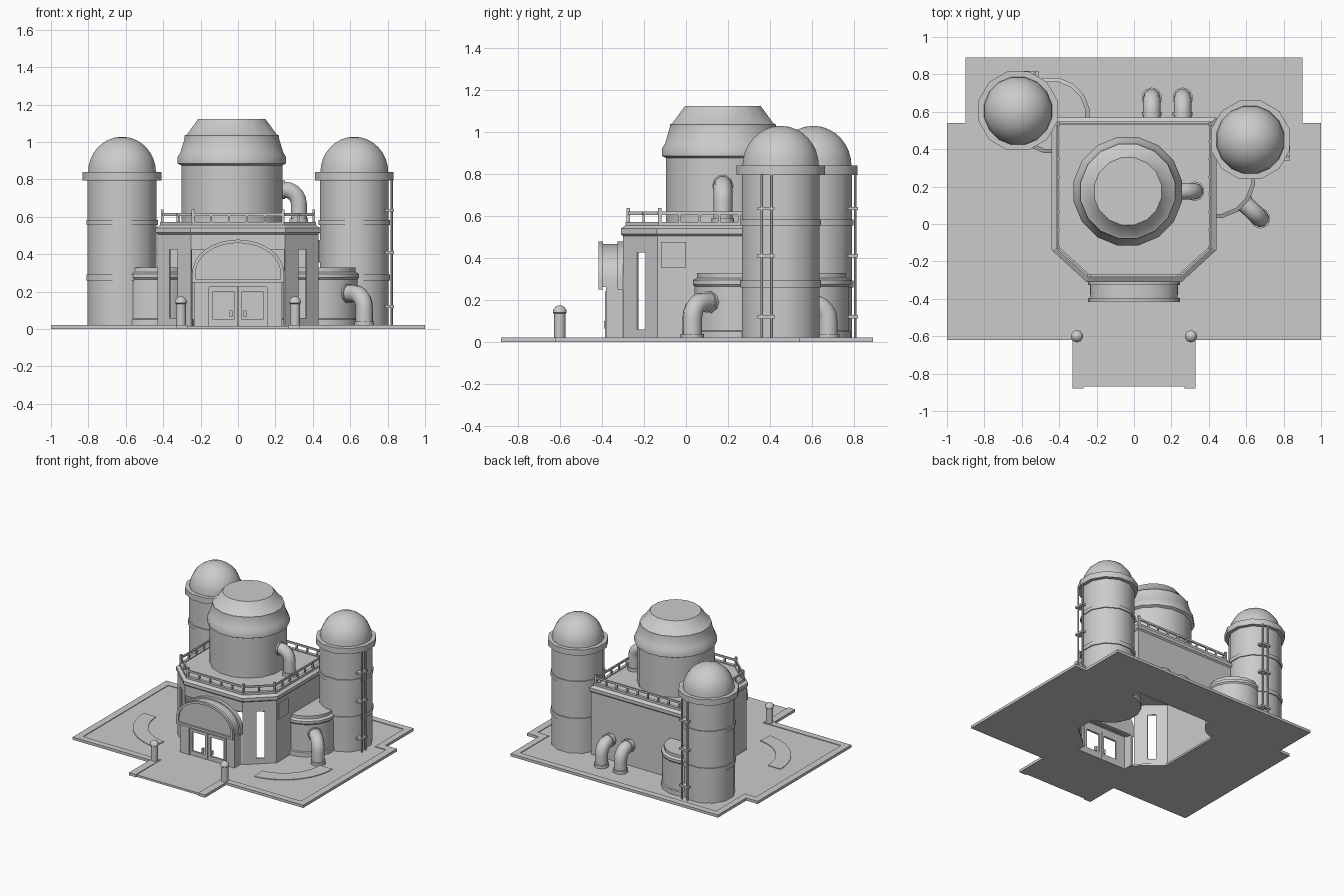
import bpy
import bmesh
from math import cos, sin, pi, radians
from mathutils import Vector

if "Cube" in bpy.data.objects:
    bpy.data.objects.remove(bpy.data.objects["Cube"])

GREY = (0.6, 0.6, 0.6, 1)
grey = bpy.data.materials.new("plain grey")
grey.use_nodes = True
grey.diffuse_color = GREY
grey.node_tree.nodes["Principled BSDF"].inputs["Base Color"].default_value = GREY


def finish(name, bm, mirror=False, smooth=False):
    bmesh.ops.recalc_face_normals(bm, faces=bm.faces)
    mesh = bpy.data.meshes.new(name)
    bm.to_mesh(mesh)
    bm.free()
    mesh.materials.append(grey)
    ob = bpy.data.objects.new(name, mesh)
    bpy.context.collection.objects.link(ob)
    if mirror:
        ob.modifiers.new("mirror", "MIRROR")
    if smooth:
        bpy.ops.object.select_all(action="DESELECT")
        ob.select_set(True)
        bpy.context.view_layer.objects.active = ob
        bpy.ops.object.shade_smooth_by_angle(angle=radians(38))
    return ob


def loft(name, rings, mirror=False, smooth=False):
    """Bridge closed rings of points and cap both ends."""
    bm = bmesh.new()
    vs = [[bm.verts.new(p) for p in ring] for ring in rings]
    n = len(vs[0])
    for a, b in zip(vs, vs[1:]):
        for i in range(n):
            j = (i + 1) % n
            bm.faces.new((a[i], a[j], b[j], b[i]))
    bm.faces.new(vs[0])
    bm.faces.new(vs[-1])
    return finish(name, bm, mirror, smooth)


def prism(name, pts, z0, z1, mirror=False):
    return loft(name, [[(x, y, z) for x, y in pts] for z in (z0, z1)], mirror)


def box(name, lo, hi, mirror=False):
    pts = [(lo[0], lo[1]), (hi[0], lo[1]), (hi[0], hi[1]), (lo[0], hi[1])]
    return prism(name, pts, lo[2], hi[2], mirror)


def lathe(name, profile, x, y, n=12):
    turn = [2 * pi * (i + 0.5) / n for i in range(n)]
    return loft(name, [[(x + r * cos(a), y + r * sin(a), z) for a in turn]
                       for r, z in profile], smooth=True)


def tube(name, path, r, n=10):
    """Round pipe swept along a path that stays in one vertical plane."""
    path = [Vector(p) for p in path]
    flat = path[-1] - path[0]
    side = Vector((-flat.y, flat.x, 0)).normalized()
    rings = []
    for i, p in enumerate(path):
        d = (path[min(i + 1, len(path) - 1)] - path[max(i - 1, 0)]).normalized()
        up = d.cross(side)
        rings.append([p + r * (side * cos(2 * pi * k / n) + up * sin(2 * pi * k / n))
                      for k in range(n)])
    loft(name, rings, smooth=True)


def elbow(name, start, end, top, bottom, r, bend):
    """Pipe running level from start, then bending down at end."""
    s, e = Vector((*start, top)), Vector((*end, top))
    d = (e - s).normalized()
    arc = [e - d * bend * (1 - sin(a)) - Vector((0, 0, bend * (1 - cos(a))))
           for a in (pi / 2 * k / 5 for k in range(6))]
    tube(name, [s] + arc + [Vector((*end, bottom))], r)
    tube(name + "_collar", [s + d * 0.03, s + d * 0.05], r + 0.006)
    lathe(name + "_foot", [(r + 0.008, bottom), (r + 0.008, bottom + 0.025)], *end, 10)


# Ground slab with an opening under the building, and its raised curb
outer = [(0.33, -0.88), (0.33, -0.62), (1, -0.62), (1, 0.54), (0.9, 0.54), (0.9, 0.89)]
inner = [(0.27, -0.88), (0.27, -0.57), (0.945, -0.57), (0.945, 0.485), (0.85, 0.485), (0.85, 0.84)]
hole = [(0, 0.54), (0.41, 0.54), (0.41, -0.13), (0.24, -0.28), (0.215, -0.36), (0, -0.36)]
prism("ground_slab", [(0, -0.87)] + [(0.33, -0.87)] + outer[1:] + [(0, 0.89)] + hole, 0, 0.016, True)
prism("curb", outer + [(0, 0.89), (0, 0.84)] + inner[::-1], 0, 0.021, True)

# Curved ground beds
arc = [radians(-85 + 85 * i / 10) for i in range(11)]
bed = [(0.4 + r * cos(a), r * sin(a)) for r, seq in ((0.42, arc), (0.31, arc[::-1])) for a in seq]
prism("curved_bed", bed, 0.014, 0.021, True)


# Main building walls, with slit windows in the chamfers and an open entrance
def footprint(d):
    return [(0.43 + d, 0.56 + d), (0.43 + d, -0.135 - 0.4 * d), (0.25 + 0.4 * d, -0.3 - d)]


back, corner, front = [Vector(p) for p in footprint(0)]
plan = [Vector((0, 0.56)), back, corner, corner.lerp(front, 0.35),
        corner.lerp(front, 0.59), front, Vector((0, -0.3))]
levels = [0, 0.06, 0.425, 0.52]
bm = bmesh.new()
grid = [[bm.verts.new((p.x, p.y, z)) for z in levels] for p in plan]
for i in range(len(plan) - 1):
    for j in range(3):
        slit = i == 3 and j == 1
        entrance = i == 5 and j < 2
        if not slit and not entrance:
            bm.faces.new((grid[i][j], grid[i + 1][j], grid[i + 1][j + 1], grid[i][j + 1]))
walls = finish("building_walls", bm, mirror=True)
walls.modifiers.new("thickness", "SOLIDIFY").thickness = 0.01

# Roof with a stepped cornice
rings = []
for d, z in ((0, 0.505), (0.01, 0.515), (0.01, 0.54), (-0.012, 0.555), (-0.012, 0.572),
             (-0.035, 0.572), (-0.035, 0.565)):
    half = footprint(d)
    rings.append([(x, y, z) for x, y in half + [(-x, y) for x, y in half[::-1]]])
loft("roof", rings)
box("wall_panel", (0.43, -0.12, 0.355), (0.439, 0, 0.475))

# Roof railing
half = footprint(-0.025)
loop = [Vector(p) for p in half + [(-x, y) for x, y in half[::-1]]]
for i, a in enumerate(loop):
    b = loop[(i + 1) % len(loop)]
    d = (b - a).normalized()
    s = Vector((-d.y, d.x)) * 0.005
    prism("top_rail", [a - s, b - s, b + s, a + s], 0.605, 0.62)
    count = max(2, round((b - a).length / 0.09))
    for k in range(count):
        p = a.lerp(b, k / count)
        h, w = (0.638, 0.008) if k == 0 else (0.615, 0.006)
        box("rail_post", (p.x - w, p.y - w, 0.56), (p.x + w, p.y + w, h))


# Entrance: arched canopy, side walls, door frames and handles
def arch(d, y):
    w, h = 0.245 - d, 0.178 - d
    curve = [(w * cos(pi * i / 16), y, 0.3 + h * sin(pi * i / 16)) for i in range(17)]
    return [(w, y, 0.25 + d)] + curve + [(-w, y, 0.25 + d)]


loft("entrance_canopy", [arch(0, -0.29), arch(0, -0.325), arch(0.012, -0.325), arch(0.012, -0.395),
                         arch(0, -0.395), arch(0, -0.416), arch(0.018, -0.416), arch(0.018, -0.405)],
     smooth=True)
box("entrance_side", (0.215, -0.38, 0), (0.235, -0.29, 0.27), True)
box("entrance_pier", (0.165, -0.38, 0), (0.235, -0.36, 0.27), True)
box("entrance_lintel", (-0.165, -0.38, 0.23), (0.165, -0.36, 0.27))
box("door_jamb", (0.155, -0.386, 0), (0.168, -0.36, 0.24), True)
box("door_header", (-0.168, -0.386, 0.225), (0.168, -0.36, 0.24))
box("door_inner_stile", (0.002, -0.375, 0.012), (0.022, -0.36, 0.228), True)
box("door_outer_stile", (0.135, -0.375, 0.012), (0.155, -0.36, 0.228), True)
box("door_top", (0.022, -0.375, 0.2), (0.135, -0.36, 0.228), True)
box("door_bottom", (0.022, -0.375, 0.012), (0.135, -0.36, 0.05), True)
box("door_handle", (0.03, -0.39, 0.065), (0.045, -0.37, 0.1), True)

# Round tower on the roof
lathe("roof_tower", [(0.275, 0.56), (0.275, 0.875), (0.295, 0.885), (0.295, 0.92), (0.28, 0.945),
                     (0.257, 1.02), (0.257, 1.035), (0.245, 1.04), (0.183, 1.123)], -0.033, 0.175, 16)
elbow("roof_pipe", (0.2, 0.175), (0.325, 0.175), 0.745, 0.565, 0.045, 0.075)


# Tall domed silos with paired service pipes
def silo(name, x, y, turn):
    body = [(0.19, 0), (0.19, 0.26), (0.198, 0.26), (0.198, 0.292), (0.19, 0.292), (0.19, 0.555),
            (0.198, 0.555), (0.198, 0.582), (0.19, 0.582), (0.19, 0.795), (0.218, 0.795),
            (0.218, 0.84), (0.185, 0.84)]
    lathe(name, body, x, y)
    dome = [(0.185 * cos(a), 0.838 + 0.19 * sin(a)) for a in (radians(88) * i / 8 for i in range(9))]
    lathe(name + "_dome", dome, x, y, 16)

    def place(px, py):
        return x + px * cos(turn) - py * sin(turn), y + px * sin(turn) + py * cos(turn)
    for off in (-0.09, -0.045):
        lathe(name + "_service_pipe", [(0.007, 0.015), (0.007, 0.8)], *place(0.2, off), 8)
    for z in (0.12, 0.41, 0.635):
        pts = [place(*p) for p in ((0.165, -0.11), (0.212, -0.11), (0.212, -0.03), (0.165, -0.03))]
        prism(name + "_clamp", pts, z - 0.008, z + 0.008)


silo("left_silo", 0.622, 0.45, 0)
silo("right_silo", -0.62, 0.605, pi / 2)

# Low tanks beside the building
for name, x, y, r in (("left_tank", 0.43, 0.25, 0.222), ("right_tank", -0.44, 0.58, 0.205)):
    lathe(name, [(r, 0), (r, 0.05), (r - 0.008, 0.055), (r - 0.008, 0.265), (r, 0.275), (r, 0.295),
                 (r - 0.02, 0.305), (r - 0.02, 0.328)], x, y, 16)

# Outlet pipes
elbow("tank_pipe", (0.56, 0.14), (0.675, 0.03), 0.19, 0.014, 0.047, 0.075)
for x in (0.095, 0.26):
    elbow("back_pipe", (x, 0.55), (x, 0.675), 0.18, 0.014, 0.047, 0.075)

# Walkway bollards
for x in (-0.305, 0.305):
    lathe("bollard", [(0.027, 0), (0.027, 0.135), (0.033, 0.14), (0.033, 0.152), (0.02, 0.168),
                      (0.006, 0.175)], x, -0.6, 10)
